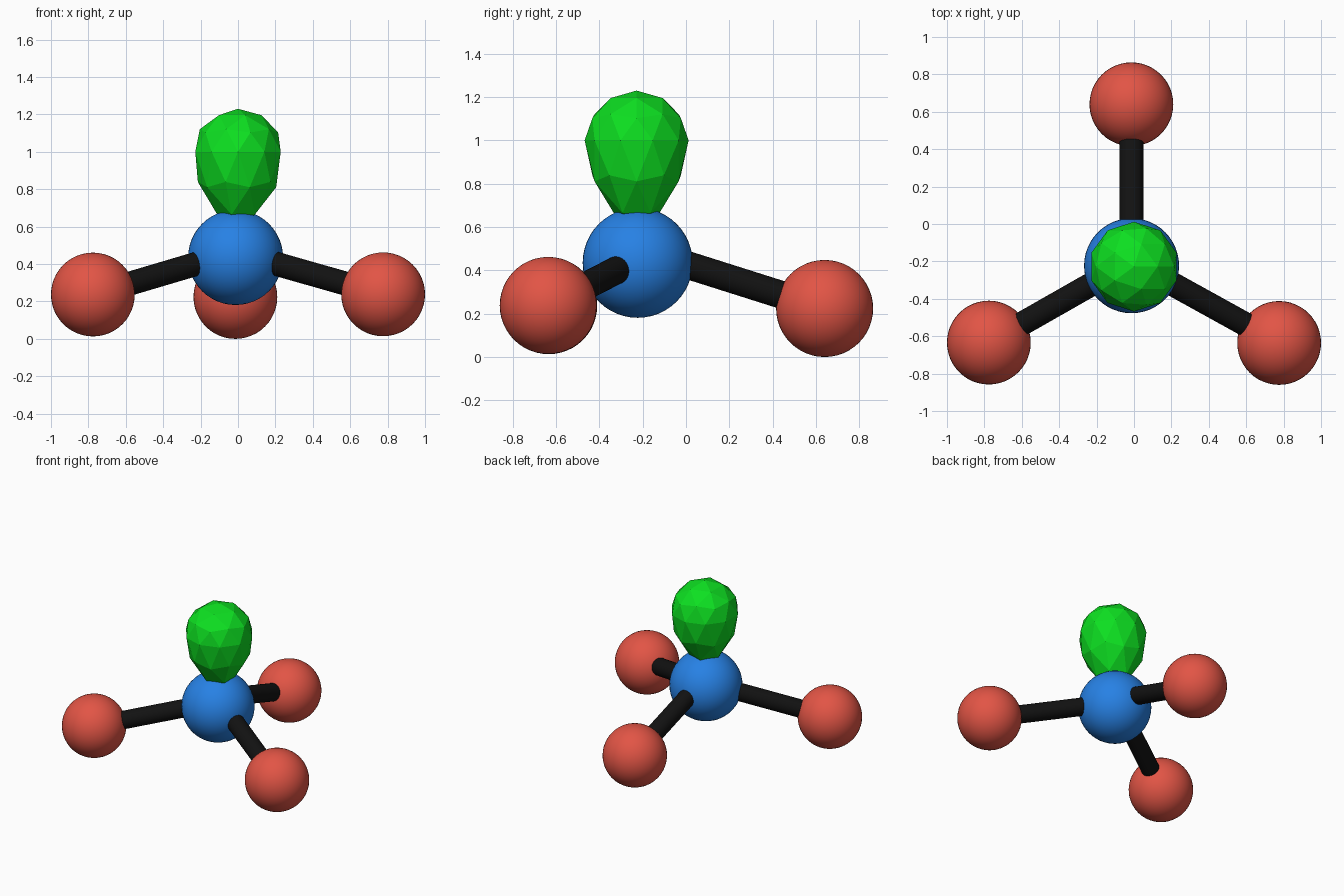
import bpy
from mathutils import Vector

if "Cube" in bpy.data.objects:
    bpy.data.objects.remove(bpy.data.objects["Cube"])


def material(name, rgb):
    m = bpy.data.materials.new(name)
    m.diffuse_color = (*rgb, 1)
    m.use_nodes = True
    m.node_tree.nodes["Principled BSDF"].inputs["Base Color"].default_value = m.diffuse_color
    return m


RED = material("red", (0.76, 0.09, 0.06))
BLUE = material("blue", (0.02, 0.22, 0.78))
BLACK = material("black", (0.006, 0.006, 0.006))
GREEN = material("green", (0.004, 0.74, 0.015))


def finish(name, mat, smooth=True):
    ob = bpy.context.object
    ob.name = name
    ob.data.materials.append(mat)
    if smooth:
        bpy.ops.object.shade_smooth_by_angle()
    return ob


def ball(name, loc, r, mat):
    bpy.ops.mesh.primitive_uv_sphere_add(segments=48, ring_count=24, radius=r, location=loc)
    return finish(name, mat)


def stick(name, a, b, r=0.064):
    a, b = Vector(a), Vector(b)
    d = b - a
    bpy.ops.mesh.primitive_cylinder_add(vertices=32, radius=r, depth=d.length, location=(a + b) / 2,
                                        rotation=d.to_track_quat('Z', 'Y').to_euler())
    return finish(name, BLACK)


# central ball
ball("centre_ball", (-0.013, -0.223, 0.435), 0.254, BLUE)

# outer balls and the rods joining them to the centre
outer = {
    "left": ((-0.776, -0.634, 0.237), (-0.013, -0.20, 0.463)),
    "right": ((0.776, -0.636, 0.238), (-0.013, -0.20, 0.463)),
    "back": ((-0.014, 0.640, 0.224), (-0.014, -0.20, 0.490)),
}
for side, (pos, start) in outer.items():
    ball(side + "_ball", pos, 0.224, RED)
    stick(side + "_rod", start, Vector(start).lerp(Vector(pos), 0.9))

# faceted lobe: low-poly ball with its lower half drawn out to a taper
bpy.ops.mesh.primitive_ico_sphere_add(subdivisions=2, radius=1, location=(0, -0.228, 1.0))
lobe = finish("lobe", GREEN, smooth=False)
for v in lobe.data.vertices:
    c = v.co
    r = 0.24
    if c.z < -0.7:
        r, c.z = 0.21, c.z * 0.395
    elif c.z < -0.1:
        c.z *= 0.36
    else:
        c.z *= 0.23
    c.x *= r
    c.y *= r
